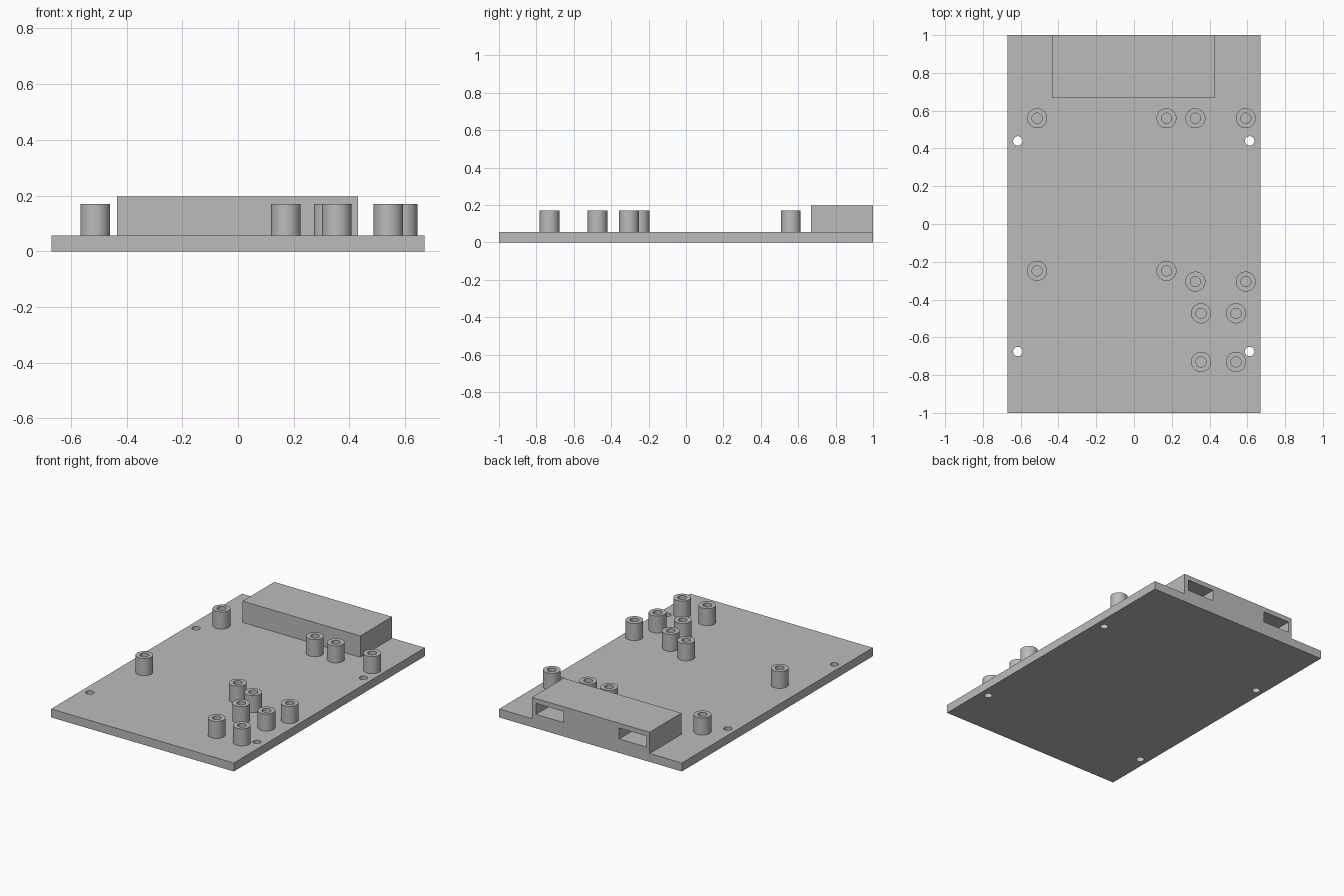
import bpy

cube = bpy.data.objects.get("Cube")
if cube:
    bpy.data.objects.remove(cube, do_unlink=True)

PLATE_TOP, POST_TOP, BLOCK_TOP = 0.056, 0.169, 0.197

grey = bpy.data.materials.new("plain grey")
grey.use_nodes = True
colour = (0.5, 0.5, 0.5, 1)
grey.diffuse_color = colour
grey.node_tree.nodes["Principled BSDF"].inputs["Base Color"].default_value = colour


def box(name, x0, x1, y0, y1, z0, z1):
    bpy.ops.mesh.primitive_cube_add(
        size=1, location=((x0 + x1) / 2, (y0 + y1) / 2, (z0 + z1) / 2))
    ob = bpy.context.object
    ob.name = name
    ob.scale = (x1 - x0, y1 - y0, z1 - z0)
    bpy.ops.object.transform_apply(location=False, rotation=False, scale=True)
    ob.data.materials.append(grey)
    return ob


def cylinder(name, x, y, radius, z0, z1):
    bpy.ops.mesh.primitive_cylinder_add(
        vertices=48, radius=radius, depth=z1 - z0, location=(x, y, (z0 + z1) / 2))
    ob = bpy.context.object
    ob.name = name
    ob.data.materials.append(grey)
    return ob


def cut(target, cutter):
    mod = target.modifiers.new("cut", 'BOOLEAN')
    mod.operation = 'DIFFERENCE'
    mod.solver = 'EXACT'
    mod.object = cutter
    bpy.context.view_layer.objects.active = target
    bpy.ops.object.modifier_apply(modifier=mod.name)
    bpy.data.objects.remove(cutter, do_unlink=True)


def smooth(ob):
    bpy.ops.object.select_all(action='DESELECT')
    ob.select_set(True)
    bpy.context.view_layer.objects.active = ob
    bpy.ops.object.shade_smooth_by_angle()


# Base plate with four through holes near the long edges
plate = box("base_plate", -0.67, 0.67, -1, 1, 0, PLATE_TOP)
for x in (-0.615, 0.612):
    for y in (0.44, -0.675):
        cut(plate, cylinder("hole_cutter", x, y, 0.025, -0.1, 0.2))
smooth(plate)

# Raised block on the back edge with two slots in its rear face
block = box("rear_block", -0.434, 0.43, 0.667, 1, PLATE_TOP, BLOCK_TOP)
for x in (-0.41, 0.2):
    cut(block, box("slot_cutter", x, x + 0.2, 0.75, 1.1, 0.092, 0.165))

# Hollow mounting posts, one rectangle of four for each carried board
posts = []
for xs, ys in (((-0.513, 0.172), (0.56, -0.248)),
               ((0.325, 0.592), (0.56, -0.305)),
               ((0.355, 0.54), (-0.473, -0.73))):
    posts += [(x, y) for x in xs for y in ys]
for i, (x, y) in enumerate(posts):
    post = cylinder(f"mounting_post_{i + 1}", x, y, 0.053, PLATE_TOP, POST_TOP)
    cut(post, cylinder("bore_cutter", x, y, 0.027, PLATE_TOP + 0.002, 0.3))
    smooth(post)
